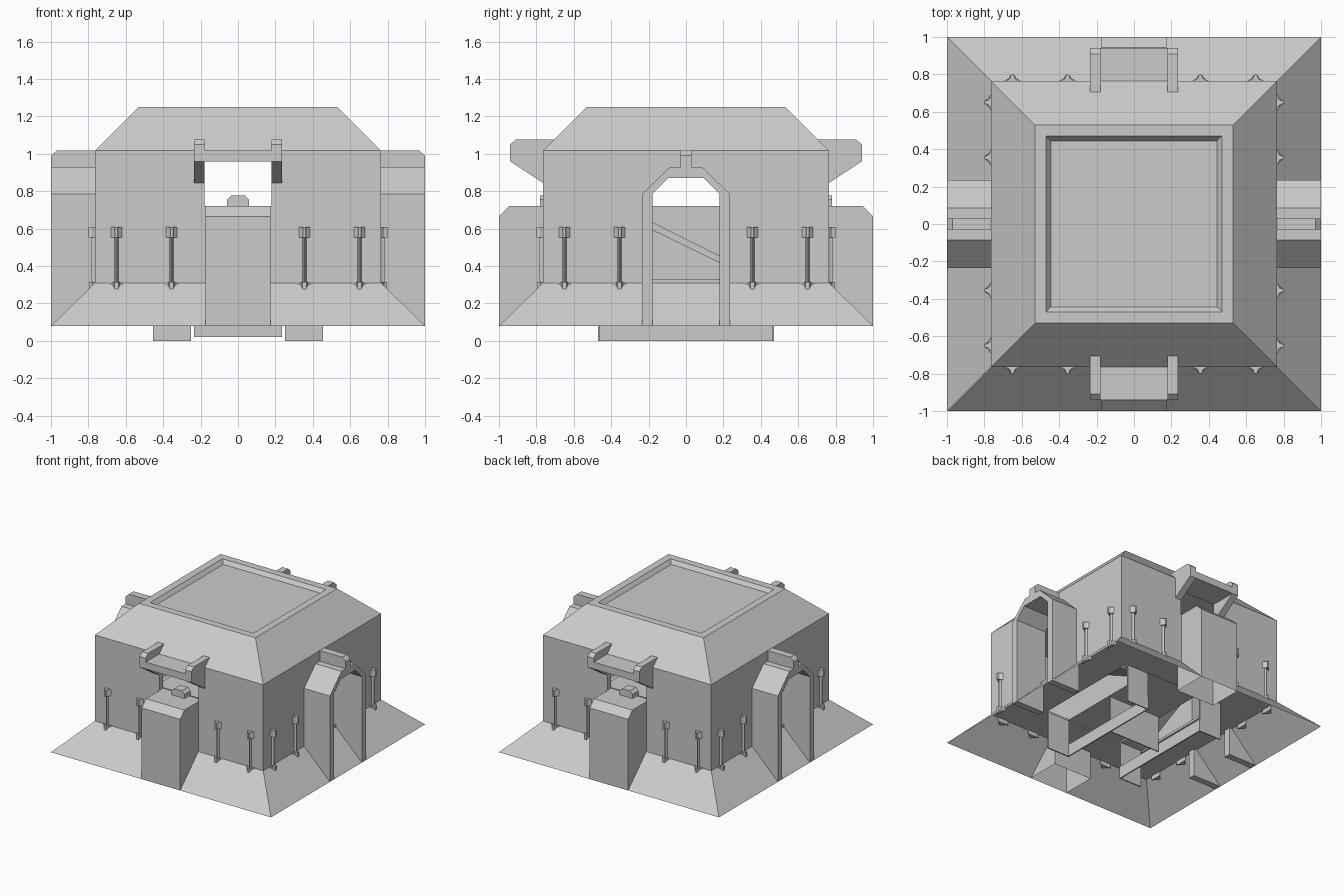
import bpy, bmesh
from math import pi
from mathutils import Matrix, Vector

if "Cube" in bpy.data.objects:
    bpy.data.objects.remove(bpy.data.objects["Cube"])


def mesh_object(name, verts, faces, turn=0, recalc=True):
    me = bpy.data.meshes.new(name)
    me.from_pydata([Matrix.Rotation(turn, 3, 'Z') @ Vector(v) for v in verts], [], faces)
    if recalc:
        bm = bmesh.new()
        bm.from_mesh(me)
        bmesh.ops.recalc_face_normals(bm, faces=bm.faces)
        bm.to_mesh(me)
        bm.free()
    ob = bpy.data.objects.new(name, me)
    bpy.context.collection.objects.link(ob)
    return ob


def prism(name, pts, axis, a, b, turn=0):
    """Extrude a 2D profile along an axis: x takes (y,z), y takes (x,z), z takes (x,y)."""
    place = {'x': lambda p, t: (t, p[0], p[1]),
             'y': lambda p, t: (p[0], t, p[1]),
             'z': lambda p, t: (p[0], p[1], t)}[axis]
    n = len(pts)
    verts = [place(p, t) for t in (a, b) for p in pts]
    faces = [tuple(range(n)), tuple(range(2 * n - 1, n - 1, -1))]
    faces += [(i, (i + 1) % n, n + (i + 1) % n, n + i) for i in range(n)]
    return mesh_object(name, verts, faces, turn)


def box(name, x0, x1, y0, y1, z0, z1, turn=0):
    return prism(name, [(x0, y0), (x1, y0), (x1, y1), (x0, y1)], 'z', z0, z1, turn)


def cut(target, cutter):
    m = target.modifiers.new(cutter.name, 'BOOLEAN')
    m.operation = 'DIFFERENCE'
    m.solver = 'EXACT'
    m.object = cutter
    cutter.hide_render = True
    cutter.hide_viewport = True
    cutter.display_type = 'WIRE'


# Hull: walls, sloped roof and recessed roof panel as stacked square rings
rings = [(.765, .31), (.765, 1.017), (.53, 1.25), (.47, 1.25), (.445, 1.22)]
verts = [(sx * r, sy * r, z) for r, z in rings
         for sx, sy in ((-1, -1), (1, -1), (1, 1), (-1, 1))]
faces = [(3, 2, 1, 0), (16, 17, 18, 19)]
for k in range(len(rings) - 1):
    for i in range(4):
        j = (i + 1) % 4
        faces.append((4 * k + i, 4 * k + j, 4 * k + 4 + j, 4 * k + 4 + i))
hull = mesh_object("bunker_hull", verts, faces)

# Room, windows, doorways and floor hole
door = [(-.18, .33), (-.18, .785), (-.095, .87), (.095, .87), (.18, .785), (.18, .33)]
cut(hull, box("room_cutter", -.72, .72, -.72, .72, .33, .98))
cut(hull, box("window_cutter", -.178, .178, -1, 1, .72, .96))
cut(hull, prism("door_cutter", door, 'x', -1, 1))
cut(hull, box("floor_cutter", -.47, .47, -.47, .47, .2, .4))

# Sloped skirt sheets, interrupted by the front and back blocks
for side in (0, pi):
    mesh_object("skirt_side", [(1, -1, .08), (1, 1, .08), (.765, .765, .31), (.765, -.765, .31)],
                [(0, 1, 2, 3)], side, False)
    mesh_object("skirt_front_right", [(.175, -1, .08), (1, -1, .08), (.765, -.765, .31), (.175, -.765, .31)],
                [(0, 1, 2, 3)], side, False)
    mesh_object("skirt_front_left", [(-1, -1, .08), (-.175, -1, .08), (-.175, -.765, .31), (-.765, -.765, .31)],
                [(0, 1, 2, 3)], side, False)

arch = [(-.235, .08), (-.235, .785), (-.085, .93), (.085, .93), (.235, .785), (.235, .08),
        (.18, .08), (.18, .785), (.095, .87), (-.095, .87), (-.18, .785), (-.18, .08)]
for side in (0, pi):
    # Window block, open underneath
    p = [(-.72, .08), (-1, .08), (-1, .665), (-.945, .72), (-.72, .72)]
    block = prism("window_block", p, 'x', -.175, .175, side)
    bm = bmesh.new()
    bm.from_mesh(block.data)
    low = [f for f in bm.faces if all(v.co.z < .09 for v in f.verts)]
    bmesh.ops.delete(bm, geom=low, context='FACES')
    bm.to_mesh(block.data)
    bm.free()

    # Console on the sill
    prism("sill_console", [(-.06, .72), (.06, .72), (.06, .755), (.035, .777), (-.035, .777), (-.06, .755)],
          'y', -.78, -.70, side)

    # Canopy plate and its two brackets
    box("canopy_plate", -.18, .18, -.94, -.74, .96, 1.017, side)
    p = [(-.75, .835), (-.94, .96), (-.94, 1.05), (-.91, 1.077), (-.705, 1.077), (-.75, 1.0)]
    for x in (-.235, .18):
        prism("canopy_bracket", p, 'x', x, x + .055, side)

    # Door porch with keystone
    prism("door_porch", arch, 'x', .74, 1, side)
    prism("keystone", [(.75, .92), (1, .92), (1, .99), (.97, 1.017), (.75, 1.017)],
          'y', -.03, .03, side)

    # Inner ramp and panels hanging beneath the floor
    prism("inner_ramp", [(.47, .31), (-.35, .72), (-.47, .72), (-.47, .68), (-.36, .68), (.40, .31)],
          'x', .255, .455, side)
    for y in (-.47, .46):
        box("ramp_footing", .255, .455, y, y + .01, 0, .31, side)
    box("side_footing", .25, .26, -.47, .47, 0, .10, side)

# Inner walkway between the windows
box("inner_walkway", -.25, .25, -.71, .71, .32, .72)
box("centre_footing", -.235, .235, -.005, .005, .02, .32)

# Slim wall posts, four on each wall
for k in range(4):
    for x in (-.65, -.355, .355, .65):
        def foot(w, d):
            return [(x - w, -.76), (x - w * .35, -.765 - d * .45), (x - w * .2, -.765 - d),
                    (x + w * .2, -.765 - d), (x + w * .35, -.765 - d * .45), (x + w, -.76)]
        turn = k * pi / 2
        prism("post_head", foot(.035, .035), 'z', .553, .608, turn)
        prism("post_pole", foot(.014, .018), 'z', .30, .56, turn)
        prism("post_base", foot(.05, .032), 'z', .275, .315, turn)
